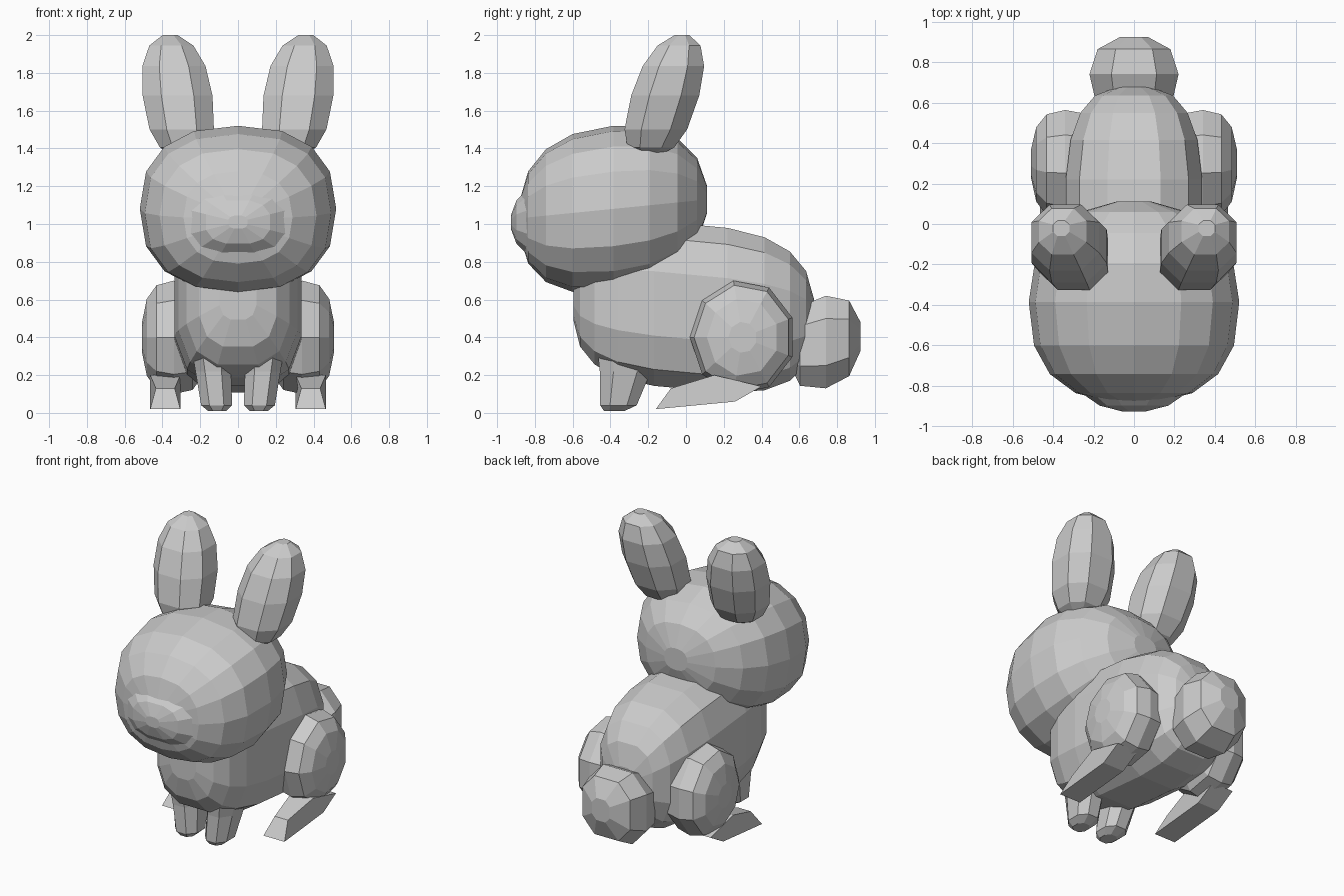
import bpy, bmesh
from math import cos, sin, pi, copysign, sqrt

cube = bpy.data.objects.get("Cube")
if cube:
    bpy.data.objects.remove(cube, do_unlink=True)

fur = bpy.data.materials.new("grey fur")
fur.use_nodes = True
colour = (0.6, 0.6, 0.6, 1)
fur.diffuse_color = colour
fur.node_tree.nodes["Principled BSDF"].inputs["Base Color"].default_value = colour


def skin(name, rings, mirror=False):
    """Join closed rings of points into a capped, flat shaded solid."""
    bm = bmesh.new()
    loops = [[bm.verts.new(point) for point in ring] for ring in rings]
    count = len(loops[0])
    for near, far in zip(loops, loops[1:]):
        for i in range(count):
            j = (i + 1) % count
            bm.faces.new((near[i], near[j], far[j], far[i]))
    bm.faces.new(loops[0])
    bm.faces.new(loops[-1])
    bmesh.ops.recalc_face_normals(bm, faces=bm.faces)
    mesh = bpy.data.meshes.new(name)
    bm.to_mesh(mesh)
    bm.free()
    mesh.materials.append(fur)
    obj = bpy.data.objects.new(name, mesh)
    bpy.context.collection.objects.link(obj)
    if mirror:
        obj.modifiers.new("mirror", "MIRROR")


def rounded(angle, power):
    """Point on a unit superellipse."""
    return [copysign(abs(v) ** (2 / power), v) for v in (cos(angle), sin(angle))]


def section(sides, power, turn):
    """Cross-section polygon that fills the unit square."""
    points = [rounded(2 * pi * (i + turn) / sides, power) for i in range(sides)]
    reach = [max(abs(p[k]) for p in points) for k in (0, 1)]
    return [(u / reach[0], v / reach[1]) for u, v in points]


def blob(name, axis, centre, size, sides, rings, power=2.3, low=2.0, high=2.0,
         turn=0.5, lean=(0, 0, 0), mirror=False):
    """Faceted ellipsoid along an axis; low and high square its two ends."""
    across, up = (axis + 1) % 3, (axis + 2) % 3
    loops = []
    for i in range(rings):
        angle = pi * (i + 0.4) / (rings - 0.2)
        along, radius = rounded(angle, high if cos(angle) > 0 else low)
        loop = []
        for u, v in section(sides, power, turn):
            point = [c + along * shift for c, shift in zip(centre, lean)]
            point[axis] += along * size[axis]
            point[across] += u * radius * size[across]
            point[up] += v * radius * size[up]
            loop.append(point)
        loops.append(loop)
    skin(name, loops, mirror)


X, Y, Z = range(3)

# Head with a muzzle that swells gently from its front
blob("head", Y, (0, -0.385, 1.08), (0.52, 0.5, 0.44), sides=16, rings=9,
     power=2.4, low=2.5, high=2.2, turn=0, lean=(0, 0, 0.05))
blob("muzzle", Y, (0, -0.77, 1.01), (0.28, 0.16, 0.19), sides=12, rings=7,
     power=2.6)

# Body and tail
blob("body", Y, (0, 0.04, 0.56), (0.34, 0.64, 0.44), sides=12, rings=10,
     power=2.8, low=3.3, high=2.9, lean=(0, 0, -0.06))
blob("tail", Y, (0, 0.74, 0.375), (0.22, 0.19, 0.245), sides=8, rings=5,
     power=2.6, low=3, high=2.3, lean=(0, 0, 0.03))

# Ears and thighs
blob("ears", Z, (0.32, -0.11, 1.68), (0.185, 0.18, 0.325), sides=8, rings=7,
     low=2.7, high=2.2, lean=(0.04, 0.09, 0), mirror=True)
blob("thighs", X, (0.34, 0.3, 0.4), (0.17, 0.28, 0.3), sides=9, rings=7,
     power=2, low=3, high=2.6, mirror=True)

# Front legs widen upwards into the chest, with a bevelled paw
legs = []
for t in (0, 0.05, 0.35, 1):
    paw = 0.6 if t == 0 else 1
    legs.append([(0.11 + 0.06 * t + u * paw * (0.08 + 0.04 * t),
                  -0.38 + 0.1 * sqrt(t) + v * paw * (0.09 + 0.13 * t),
                  0.01 + 0.6 * t) for u, v in section(8, 2.3, 0.5)])
skin("front_legs", legs, mirror=True)

# Hind feet are wedges with a narrower upper toe edge
wedge = [(-0.16, 0.02), (0.26, 0.06), (0.4, 0.14), (0.15, 0.2), (-0.08, 0.13)]
feet = []
for side in (-1, 1):
    feet.append([(0.385 + side * (0.05 if point == wedge[-1] else 0.08), *point)
                 for point in wedge])
skin("hind_feet", feet, mirror=True)
